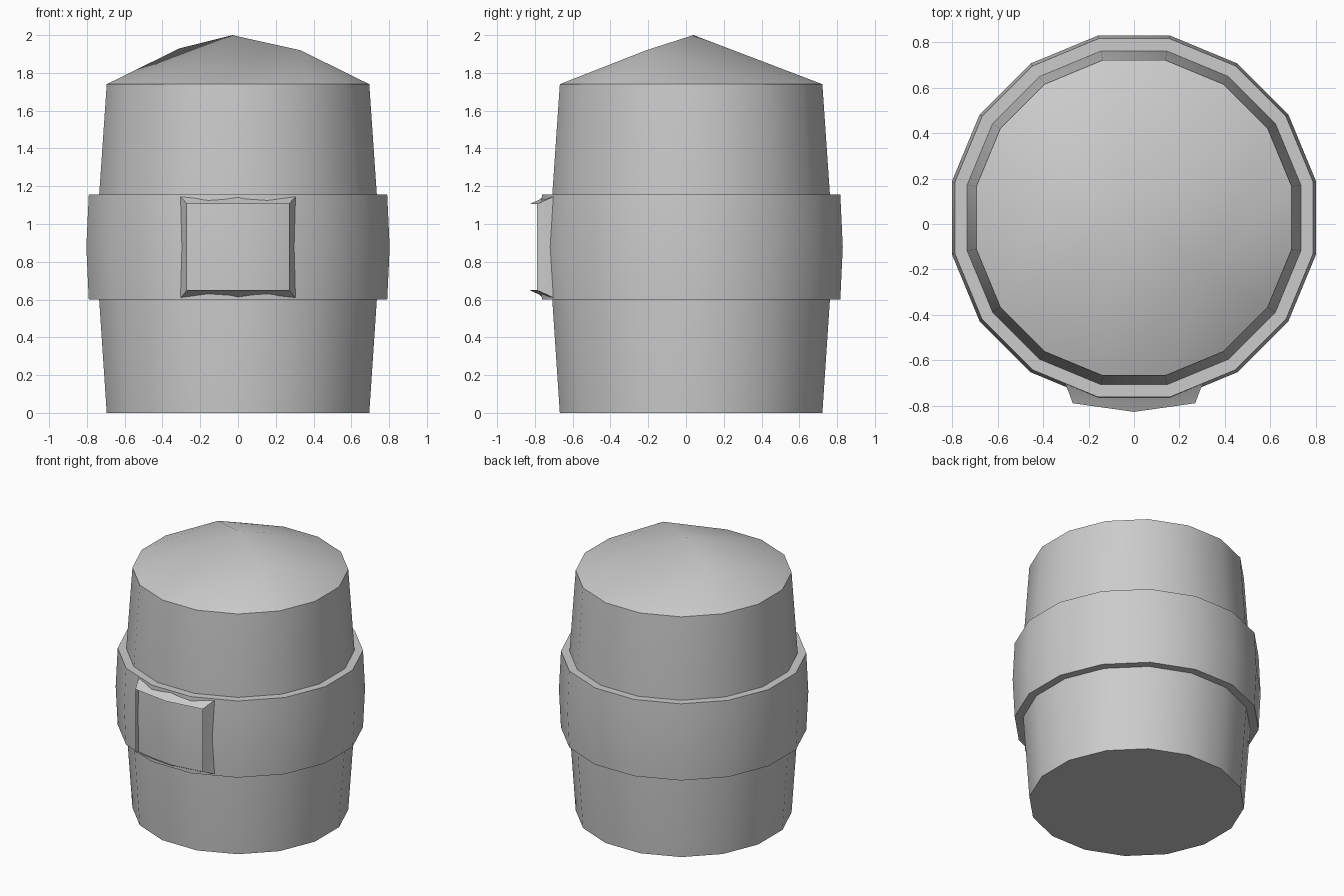
import bpy, bmesh, math

if "Cube" in bpy.data.objects:
    bpy.data.objects.remove(bpy.data.objects["Cube"])

SIDES = 16
CY = 0.027  # the barrel axis sits slightly back because of the buckle


def ring(apothem, z):
    r = apothem / math.cos(math.pi / SIDES)
    angles = [(i + 0.5) * 2 * math.pi / SIDES for i in range(SIDES)]
    return [(r * math.cos(a), CY + r * math.sin(a), z) for a in angles]


def finish(name, bm, angle=30):
    bmesh.ops.recalc_face_normals(bm, faces=bm.faces)
    mesh = bpy.data.meshes.new(name)
    bm.to_mesh(mesh)
    bm.free()
    obj = bpy.data.objects.new(name, mesh)
    bpy.context.collection.objects.link(obj)
    bpy.ops.object.select_all(action='DESELECT')
    obj.select_set(True)
    bpy.context.view_layer.objects.active = obj
    bpy.ops.object.shade_smooth_by_angle(angle=math.radians(angle))
    return obj


def loft(name, sections, cap_start=False, cap_end=False, closed=False, angle=30):
    bm = bmesh.new()
    loops = [[bm.verts.new(p) for p in s] for s in sections]
    pairs = list(zip(loops, loops[1:]))
    if closed:
        pairs.append((loops[-1], loops[0]))
    for a, b in pairs:
        n = len(a)
        for i in range(n):
            j = (i + 1) % n
            bm.faces.new((a[i], a[j], b[j], b[i]))
    if cap_start:
        bm.faces.new(loops[0][::-1])
    if cap_end:
        bm.faces.new(loops[-1])
    return finish(name, bm, angle)


# Barrel body, wider in the middle
loft("barrel_body", [ring(0.695, 0), ring(0.735, 0.6), ring(0.735, 1.155),
                     ring(0.695, 1.74)], cap_start=True)

# Wide band around the middle
loft("band", [ring(0.733, 0.6), ring(0.79, 0.6), ring(0.803, 0.878),
              ring(0.79, 1.155), ring(0.733, 1.155)], closed=True)

# Lid: one peak and two shoulders on a diagonal, wrapped down to the rim
bm = bmesh.new()
points = ring(0.695, 1.74) + [(-0.03, 0.04, 2.0), (-0.31, 0.215, 1.93), (0.33, -0.21, 1.92)]
for p in points:
    bm.verts.new(p)
bmesh.ops.convex_hull(bm, input=bm.verts)
base = [f for f in bm.faces if all(v.co.z < 1.75 for v in f.verts)]
bmesh.ops.delete(bm, geom=base, context='FACES')
finish("lid", bm, 60)


# Buckle plate on the front, folded along its vertical centre line
def plate(w, z0, z1, y_mid, y_side):
    return [(-w, y_side, z0), (0, y_mid, z0), (w, y_side, z0),
            (w, y_side, z1), (0, y_mid, z1), (-w, y_side, z1)]


loft("buckle", [plate(0.31, 0.605, 1.15, -0.755, -0.69),
                plate(0.29, 0.625, 1.13, -0.775, -0.735),
                plate(0.27, 0.65, 1.105, -0.828, -0.79)], cap_start=True)
buckle = bpy.data.objects["buckle"]
bm = bmesh.new()
bm.from_mesh(buckle.data)
folded = [f for f in bm.faces if len(f.verts) == 6]
for f in folded:
    mids = [v for v in f.verts if abs(v.co.x) < 0.001]
    bmesh.utils.face_split(f, mids[0], mids[1])
bm.to_mesh(buckle.data)
bm.free()
buckle.data.shade_smooth()
